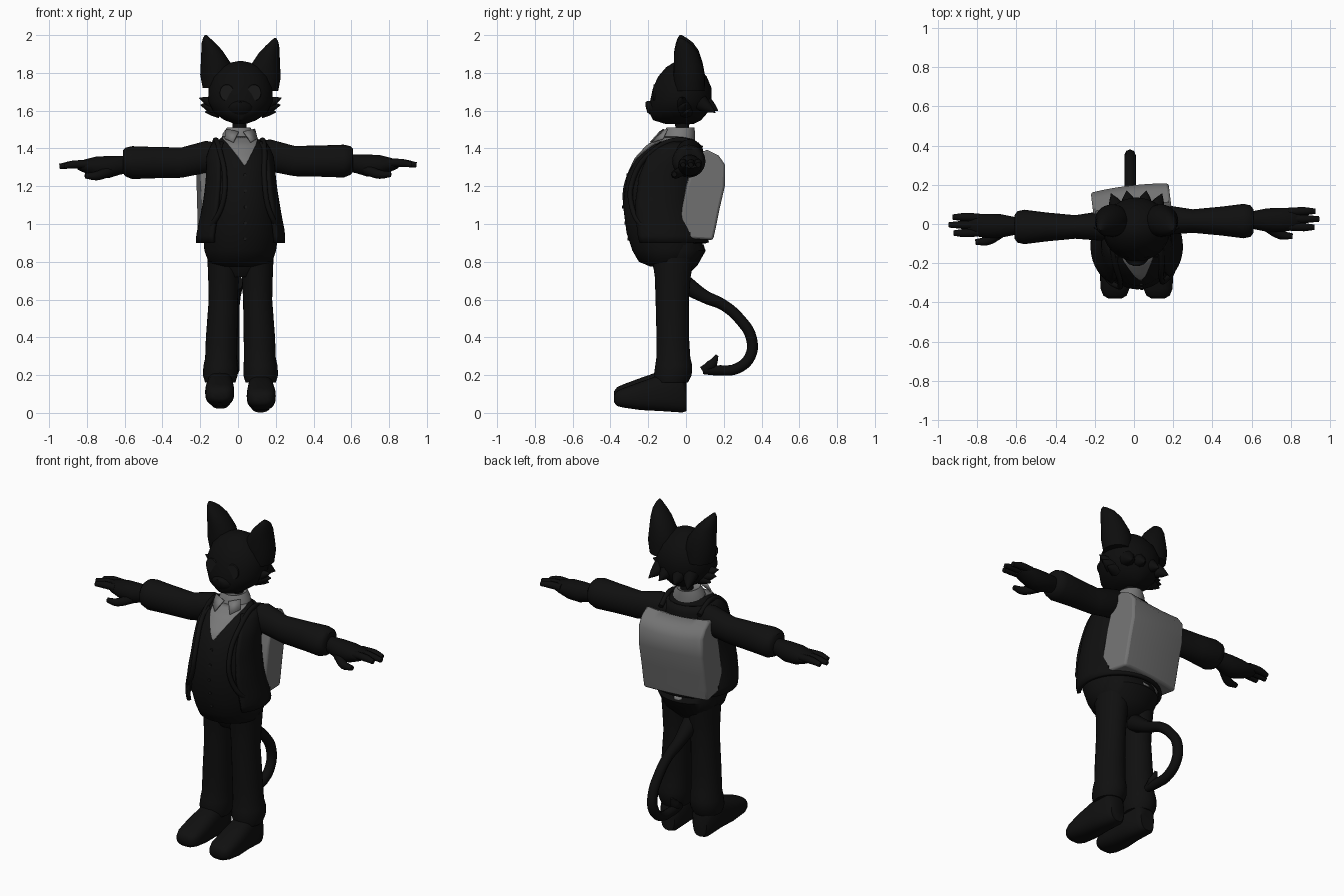
import bpy, bmesh
from math import sin, cos, pi, asin, copysign
from mathutils import Vector

if "Cube" in bpy.data.objects:
    bpy.data.objects.remove(bpy.data.objects["Cube"])

made = []
YAW = 0.12  # the upper body is turned slightly


def material(name, v):
    m = bpy.data.materials.new(name)
    m.use_nodes = True
    m.diffuse_color = (v, v, v, 1)
    m.node_tree.nodes["Principled BSDF"].inputs["Base Color"].default_value = (v, v, v, 1)
    return m


FUR = material("black fur", 0.004)
CLOTH = material("black cloth", 0.005)
EYE = material("dark eye", 0.009)
SHIRT = material("grey shirt", 0.19)
PACK = material("grey canvas", 0.17)


def add(name, bm, mat):
    bmesh.ops.recalc_face_normals(bm, faces=bm.faces)
    mesh = bpy.data.meshes.new(name)
    bm.to_mesh(mesh)
    bm.free()
    mesh.materials.append(mat)
    ob = bpy.data.objects.new(name, mesh)
    bpy.context.collection.objects.link(ob)
    made.append(ob)
    return ob


def skin(name, rows, mat, closed=True):
    """Bridge rows of points; closed rows get end caps."""
    bm = bmesh.new()
    rows = [[bm.verts.new(p) for p in r] for r in rows]
    n = len(rows[0])
    for a, b in zip(rows, rows[1:]):
        for i in range(n if closed else n - 1):
            j = (i + 1) % n
            bm.faces.new((a[i], a[j], b[j], b[i]))
    if closed:
        bm.faces.new(rows[0])
        bm.faces.new(rows[-1])
    return add(name, bm, mat)


def loft(name, axis, rings, mat, side=1, power=1.0, n=28):
    """Rings of (position on axis, centre u, centre v, radius u, radius v)."""
    rows = []
    for a, cu, cv, ru, rv in rings:
        row = []
        for i in range(n):
            c, s = cos(2 * pi * i / n), sin(2 * pi * i / n)
            u = cu + ru * copysign(abs(c) ** power, c)
            v = cv + rv * copysign(abs(s) ** power, s)
            p = {"x": (a, u, v), "y": (u, a, v), "z": (u, v, a)}[axis]
            row.append((p[0] * side, p[1], p[2]))
        rows.append(row)
    return skin(name, rows, mat)


def tube(name, pts, radii, mat, res=5):
    cu = bpy.data.curves.new(name, "CURVE")
    cu.dimensions = "3D"
    cu.bevel_depth, cu.bevel_resolution, cu.use_fill_caps = 1, 2, True
    cu.resolution_u = res
    sp = cu.splines.new("BEZIER")
    sp.bezier_points.add(len(pts) - 1)
    for b, p, r in zip(sp.bezier_points, pts, radii):
        b.co, b.radius = p, r
        b.handle_left_type = b.handle_right_type = "AUTO"
    tmp = bpy.data.objects.new(name, cu)
    bpy.context.collection.objects.link(tmp)
    dg = bpy.context.evaluated_depsgraph_get()
    mesh = bpy.data.meshes.new_from_object(tmp.evaluated_get(dg))
    bpy.data.objects.remove(tmp)
    mesh.materials.clear()
    mesh.materials.append(mat)
    ob = bpy.data.objects.new(name, mesh)
    bpy.context.collection.objects.link(ob)
    made.append(ob)
    return ob


# Torso: height, front y, back y, half width
BODY = [(.775, -.19, -.03, .12), (.80, -.25, .04, .17), (.86, -.285, .09, .19),
        (.95, -.315, .07, .2), (1.1, -.335, .05, .185), (1.25, -.315, .06, .17),
        (1.35, -.265, .07, .165), (1.42, -.2, .06, .14), (1.46, -.12, .04, .09)]


def body(z):
    for a, b in zip(BODY, BODY[1:]):
        if z <= b[0]:
            t = (z - a[0]) / (b[0] - a[0])
            return [p + (q - p) * t for p, q in zip(a, b)][1:]
    return BODY[-1][1:]


def on_body(z, ang, k=1.0):
    f, b, rx = body(z)
    return Vector((k * rx * sin(ang), (f + b) / 2 - k * (b - f) / 2 * cos(ang), z))


def sheet(name, z0, z1, span, swell, mat, rows=12, cols=24, thick=0.006):
    """Cloth patch lying on the torso; span gives the angle limits at a height."""
    grid = []
    for r in range(rows + 1):
        z = z0 + (z1 - z0) * r / rows
        a, b = span(z)
        grid.append([on_body(z, a + (b - a) * c / cols, swell(z)) for c in range(cols + 1)])
    ob = skin(name, grid, mat, closed=False)
    mod = ob.modifiers.new("thickness", "SOLIDIFY")
    mod.thickness, mod.offset = thick, 0
    ob.rotation_euler.z = YAW
    return ob


def v_neck(z):
    half = asin(min(.99, .095 * (z - 1.305) / .15 / body(z)[2]))
    return -half, half


vest = loft("vest", "z", [(z, 0, (f + b) / 2, w, (b - f) / 2) for z, f, b, w in BODY], CLOTH, n=40)
vest.rotation_euler.z = YAW
sheet("shirt_front", 1.31, 1.46, v_neck, lambda z: 1.02, SHIRT)
sheet("shirt_tail", .83, .89, lambda z: (pi - .12, pi + .12), lambda z: 1.04, SHIRT, 4, 4)
sheet("jacket", .9, 1.43, lambda z: (.8, 2 * pi - .8),
      lambda z: 1.03 + .13 * max(0, (1.2 - z) / .3) ** 1.5, CLOTH, 14, 40, .02)
for i in range(5):
    p = on_body(1.26 - i * .085, 0, 1.01)
    b = loft("vest_button", "y", [(p.y - .004, 0, p.z, .008, .008),
                                  (p.y + .01, 0, p.z, .009, .009)], EYE, n=10)
    b.rotation_euler.z = YAW

# Shirt collar and neck
loft("neck", "z", [(1.44, .005, -.02, .045, .045), (1.5, .008, -.02, .036, .036),
                   (1.58, .01, -.02, .04, .04)], FUR)
loft("collar", "z", [(1.44, 0, -.04, .095, .088), (1.48, 0, -.035, .085, .083),
                     (1.51, 0, -.03, .062, .075), (1.5, 0, -.03, .05, .06)],
     SHIRT).rotation_euler.z = YAW
for s in (-1, 1):
    flap = [(s * .012, -.135, 1.485), (s * .075, -.105, 1.5), (s * .085, -.13, 1.45),
            (s * .045, -.18, 1.43)]
    ob = skin("collar_flap", [flap[:2], flap[:1:-1]], SHIRT, closed=False)
    ob.modifiers.new("thickness", "SOLIDIFY").thickness = .008
    ob.rotation_euler.z = YAW

# Backpack: side profile carried across the width with a sagging top
PROFILE = [(-.04, .925), (-.06, 1.0), (-.02, 1.2), (.03, 1.37), (.09, 1.395), (.15, 1.365),
           (.185, 1.315), (.183, 1.2), (.155, 1.08), (.135, .98), (.12, .915)]
rows = []
for i in range(13):
    u = i / 6 - 1
    sag = 1 - u * u
    rows.append([(.2 * u, y + (.012 * sag if y > .1 else 0), z - (.02 * sag if z > 1.3 else 0))
                 for y, z in PROFILE])
pack = skin("backpack", rows, PACK)
pack.rotation_euler.z = YAW
bev = pack.modifiers.new("soft_edges", "BEVEL")
bev.width, bev.segments, bev.limit_method, bev.angle_limit = .012, 2, "ANGLE", .9
for s in (-1, 1):
    path = [Vector((s * .12, .07, 1.4)), Vector((s * .125, -.05, 1.445))]
    path += [on_body(z, s * a, 1.07) for z, a in ((1.38, .8), (1.25, .62), (1.1, .66), (.98, 1.0))]
    path.append(Vector((s * .19, 0, .95)))
    tube("backpack_strap", path, [.014] * len(path), CLOTH).rotation_euler.z = YAW

# Arms, hands and fingers
for s, label, dy, dz in ((-1, "right", 0, 0), (1, "left", .03, .008)):
    arm = [loft(label + "_sleeve", "x", [
        (.08, -.03, 1.355, .06, .07), (.17, -.01, 1.355, .075, .085), (.3, -.015, 1.325, .06, .08),
        (.45, -.015, 1.325, .074, .083), (.56, -.015, 1.325, .088, .087),
        (.595, -.015, 1.328, .08, .076), (.61, -.015, 1.33, .06, .06)], CLOTH, s),
        loft(label + "_hand", "x", [
            (.58, -.01, 1.315, .04, .045), (.63, -.01, 1.31, .05, .05), (.68, -.01, 1.302, .06, .058),
            (.75, -.01, 1.302, .062, .055), (.81, -.006, 1.306, .056, .036),
            (.85, -.003, 1.308, .04, .02)], FUR, s)]
    for y, tip in ((-.042, .92), (-.004, .945), (.032, .925)):
        arm.append(tube(label + "_finger", [(s * .79, y, 1.315), (s * .87, y * 1.1, 1.315),
                                            (s * tip, y * 1.1, 1.305)], (.022, .021, .014), FUR))
    arm.append(tube(label + "_thumb", [(s * .68, -.04, 1.28), (s * .75, -.085, 1.255),
                                       (s * .81, -.092, 1.255)], (.03, .024, .014), FUR))
    for ob in arm:
        ob.location = (0, dy, dz)

# Legs and shoes
for s, label, lift in ((-1, "right", .02), (1, "left", 0)):
    leg = loft(label + "_trouser_leg", "z", [
        (.16, .107, -.075, .08, .085), (.2, .107, -.07, .092, .1), (.25, .106, -.065, .09, .098),
        (.29, .103, -.067, .084, .09), (.4, .1, -.07, .083, .086), (.6, .091, -.073, .077, .088),
        (.72, .089, -.07, .082, .095), (.82, .085, -.07, .09, .11)], CLOTH, s)
    leg.location.x = .013
    shoe = loft(label + "_shoe", "y", [
        (.003, .107, .085, .045, .075), (-.02, .107, .1, .065, .098), (-.14, .108, .105, .07, .095),
        (-.24, .11, .09, .077, .075), (-.33, .11, .08, .074, .052), (-.365, .11, .076, .06, .04),
        (-.38, .11, .075, .035, .02)], CLOTH, s, power=.75)
    shoe.location = (.013, 0, lift)
loft("hips", "z", [(.72, .01, -.07, .08, .07), (.78, .01, -.06, .16, .12),
                   (.86, .01, -.04, .18, .145), (.93, .01, -.05, .17, .12)], CLOTH)

# Tail with a barbed tip
tube("tail", [(-.02, y, z) for y, z in ((-.02, .69), (.1, .615), (.2, .57), (.29, .49), (.345, .4),
                                        (.34, .3), (.27, .235), (.16, .225), (.09, .225))],
     (.05, .034, .029, .029, .029, .029, .028, .027, .02), FUR)
tube("tail_barb", [(-.02, .085, .225), (-.02, .135, .255), (-.02, .165, .305)], (.02, .028, .008), FUR)

# Head
HX = .013
loft("head", "z", [(z, HX, (f + b) / 2, w, (b - f) / 2) for z, f, b, w in (
    (1.53, -.11, .04, .03), (1.55, -.175, .08, .085), (1.59, -.195, .115, .142),
    (1.65, -.19, .135, .172), (1.72, -.175, .135, .168), (1.78, -.148, .11, .147),
    (1.83, -.105, .065, .1), (1.855, -.065, .02, .05), (1.862, -.04, 0, .015))], FUR, n=36)
loft("muzzle", "y", [(-.215, HX, 1.635, .012, .01), (-.205, HX, 1.62, .04, .03),
                     (-.17, HX, 1.61, .07, .045), (-.1, HX, 1.61, .08, .05)], FUR)

for s in (-1, 1):
    ear = loft("ear", "z", [(1.72, .12, .02, .08, .08), (1.79, .125, .017, .088, .083),
                            (1.85, .13, .012, .08, .077), (1.92, .152, .002, .055, .064),
                            (1.96, .17, -.008, .035, .045), (1.985, .18, -.02, .018, .024),
                            (2.0, .184, -.028, .005, .006)], FUR, s)
    ear.location = (HX, 0, 0 if s < 0 else -.015)
    # Eye plate hugging the face
    loft("eye", "y", [(-.172, HX + s * .072, 1.695, .036, .042),
                      (-.165, HX + s * .072, 1.695, .038, .044)], EYE).rotation_euler.z = 0
    # Cheek and nape tufts
    for base, tip, r in (((.145, -.02, 1.64), (.218, -.02, 1.668), .035),
                         ((.14, -.01, 1.62), (.212, -.005, 1.63), .04),
                         ((.12, 0, 1.6), (.188, .01, 1.592), .04),
                         ((.1, .08, 1.64), (.13, .155, 1.59), .045),
                         ((.04, .1, 1.64), (.05, .17, 1.6), .045)):
        b, t = Vector(base), Vector(tip)
        pts = [(HX + s * p.x, p.y, p.z) for p in (b, b.lerp(t, .5), t)]
        tube("fur_tuft", pts, (r, r * .6, .002), FUR, 3)

# Smooth shading with sharp creases kept
bpy.ops.object.select_all(action="DESELECT")
for ob in made:
    ob.select_set(True)
bpy.context.view_layer.objects.active = made[0]
bpy.ops.object.shade_smooth_by_angle(angle=.8)
